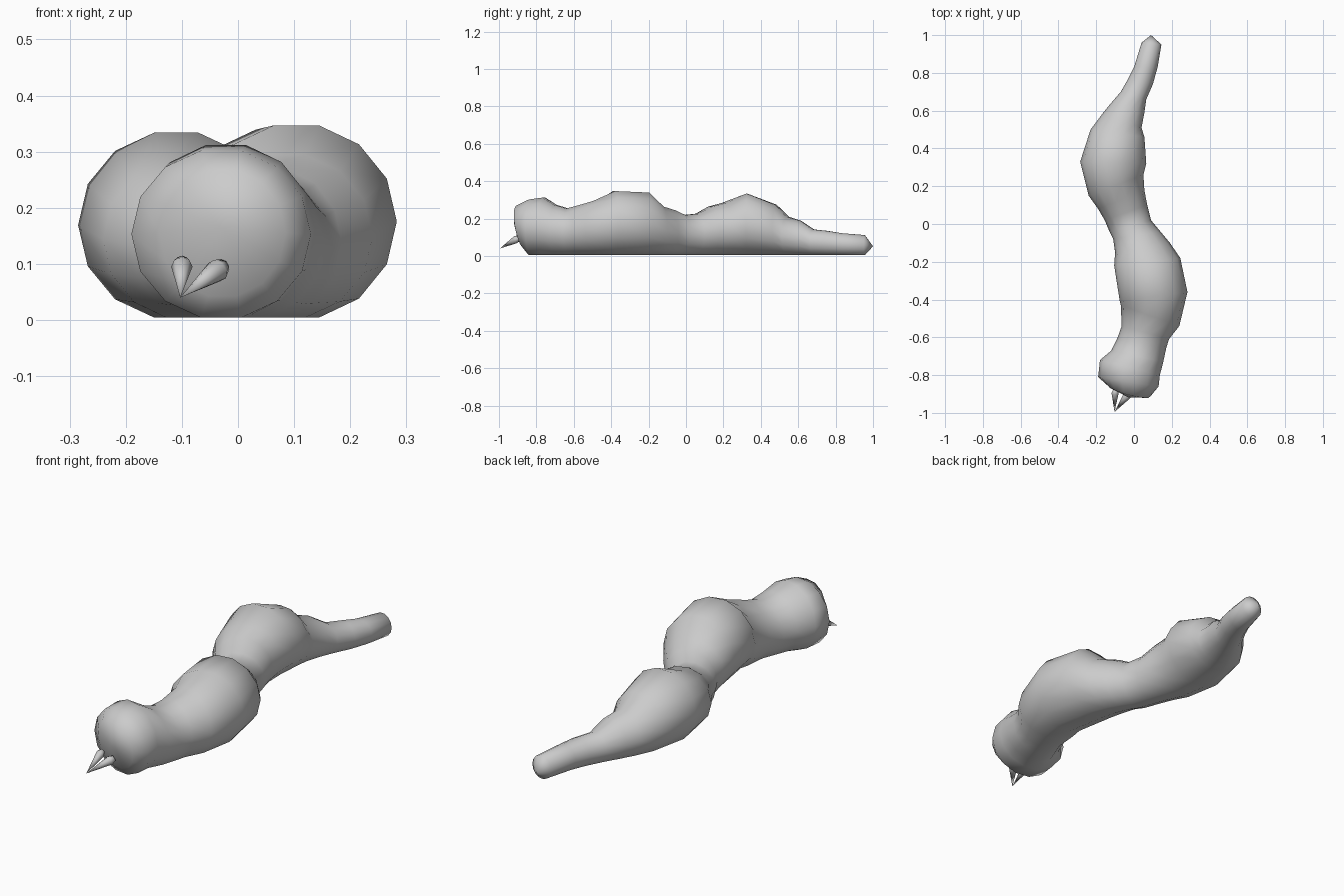
import bpy, math
from mathutils import Vector

if "Cube" in bpy.data.objects:
    bpy.data.objects.remove(bpy.data.objects["Cube"])

SIDES = 14


def make_object(name, verts, faces):
    mesh = bpy.data.meshes.new(name)
    mesh.from_pydata(verts, [], faces)
    mesh.shade_smooth()
    obj = bpy.data.objects.new(name, mesh)
    bpy.context.collection.objects.link(obj)
    return obj


# Body rings, tail to head: left x, left y, right x, right y, height
rings = [
    (.040, .96, .145, .95, .108), (.000, .83, .125, .83, .118),
    (-.03, .77, .10, .74, .130), (-.07, .70, .065, .66, .138),
    (-.13, .63, .055, .59, .185), (-.17, .58, .04, .51, .205),
    (-.23, .50, .055, .46, .270), (-.285, .33, .065, .32, .330),
    (-.24, .15, .05, .26, .280), (-.19, .08, .055, .18, .260),
    (-.155, .02, .07, .10, .222), (-.13, -.04, .09, .02, .215),
    (-.11, -.08, .14, -.04, .240), (-.10, -.15, .19, -.10, .260),
    (-.105, -.22, .245, -.18, .335), (-.075, -.41, .283, -.36, .343),
    (-.07, -.43, .24, -.54, .290), (-.065, -.54, .185, -.61, .265),
    (-.09, -.61, .17, -.66, .250), (-.12, -.67, .155, -.73, .270),
    (-.18, -.72, .137, -.80, .308), (-.19, -.81, .13, -.86, .298),
    (-.14, -.855, .085, -.915, .225),
]

# Body: lofted rings resting on the ground, closed by a pole at each end
verts, faces = [], []
for i, (lx, ly, rx, ry, h) in enumerate(rings):
    centre = Vector(((lx + rx) / 2, (ly + ry) / 2, h / 2 + .004))
    half = Vector(((rx - lx) / 2, (ry - ly) / 2, 0))
    lean = 0
    if i == len(rings) - 1:
        centre.z, lean = .155, -.02
    for k in range(SIDES):
        a = 2 * math.pi * k / SIDES
        up = Vector((0, lean, h / 2 / .975))
        verts.append(centre + half * math.cos(a) + up * math.sin(a))
n = len(rings)
for i in range(n - 1):
    for k in range(SIDES):
        j = (k + 1) % SIDES
        faces.append((i * SIDES + k, i * SIDES + j,
                      (i + 1) * SIDES + j, (i + 1) * SIDES + k))
tail, nose = len(verts), len(verts) + 1
verts += [Vector((.09, 1.0, .052)), Vector((-.03, -.918, .165))]
for k in range(SIDES):
    j = (k + 1) % SIDES
    faces.append((tail, j, k))
    faces.append((nose, (n - 1) * SIDES + k, (n - 1) * SIDES + j))
make_object("grub_body", verts, faces)


# Mandibles: two slim cones meeting at one point, rounded at the root
def mandible(name, root, tip, r, sides=8):
    root, tip = Vector(root), Vector(tip)
    rot = (tip - root).to_track_quat('Z', 'Y')
    vs = []
    for off, rad in ((-.02, r * .6), (0, r)):
        for k in range(sides):
            a = 2 * math.pi * k / sides
            vs.append(root + rot @ Vector((rad * math.cos(a), rad * math.sin(a), off)))
    vs.append(tip)
    fs = [tuple(reversed(range(sides)))]
    for k in range(sides):
        j = (k + 1) % sides
        fs += [(k, j, sides + j, sides + k), (sides + k, sides + j, 2 * sides)]
    make_object(name, vs, fs)


mandible("left_mandible", (-.10, -.895, .095), (-.103, -.995, .04), .019)
mandible("right_mandible", (-.037, -.91, .088), (-.103, -.995, .04), .021)
